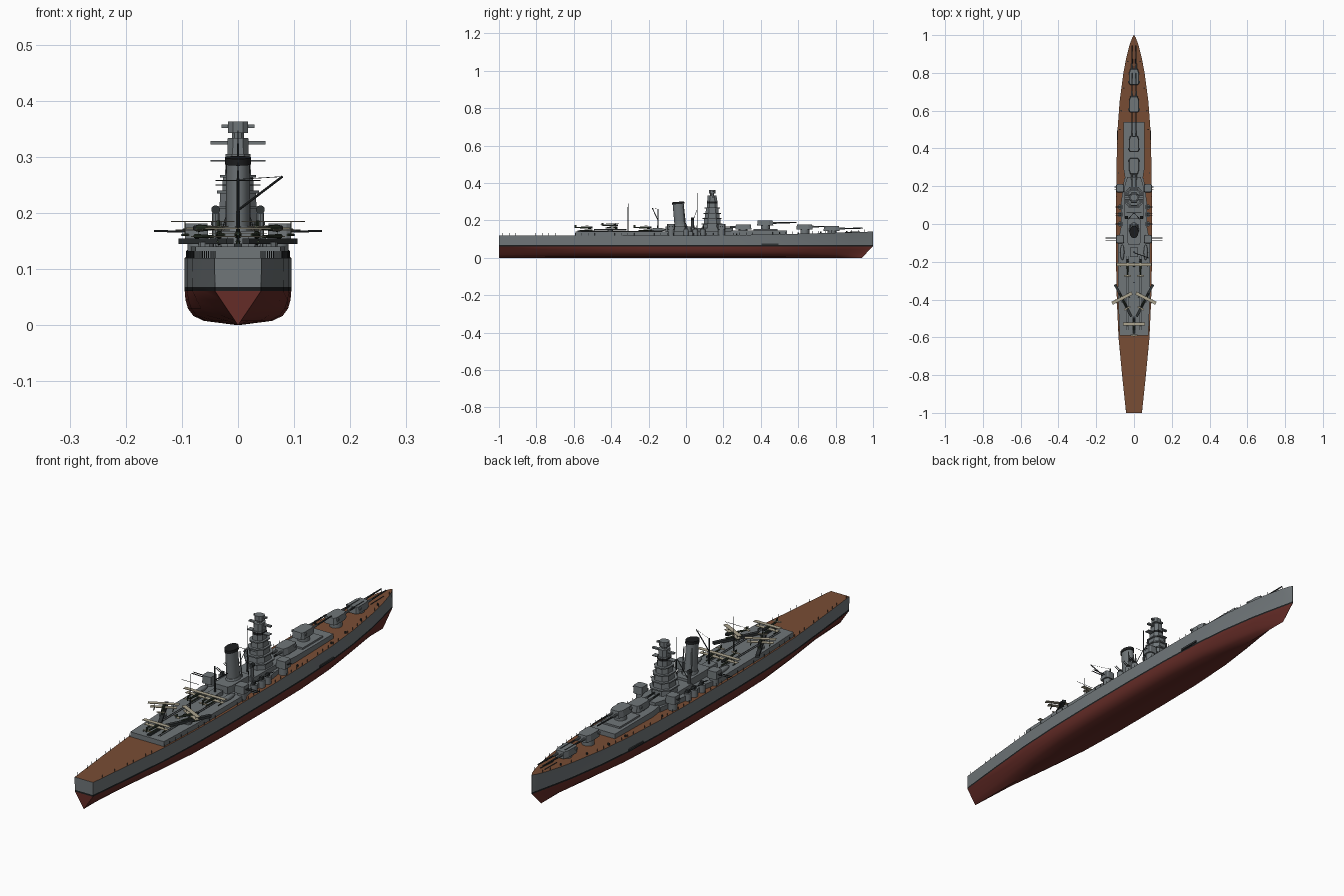
import bpy, bmesh, math
from mathutils import Matrix, Vector

if "Cube" in bpy.data.objects:
    bpy.data.objects.remove(bpy.data.objects["Cube"])

def material(name, r, g, b):
    m = bpy.data.materials.new(name)
    m.diffuse_color = (r, g, b, 1)
    m.use_nodes = True
    m.node_tree.nodes["Principled BSDF"].inputs["Base Color"].default_value = m.diffuse_color
    return m

GREY = material("grey_paint", .16, .18, .19)
RED = material("red_bottom", .13, .025, .02)
BLACK = material("black", .012, .013, .014)
WOOD = material("deck_wood", .19, .075, .035)
DARK = material("gun_metal", .03, .035, .037)
GREEN = material("aircraft_green", .035, .05, .03)
CREAM = material("aircraft_wing", .42, .38, .28)
I = Matrix.Identity(4)

def finish(name, bm, mats, M=I, smooth=False):
    bmesh.ops.recalc_face_normals(bm, faces=bm.faces)
    me = bpy.data.meshes.new(name)
    bm.to_mesh(me)
    bm.free()
    for m in mats:
        me.materials.append(m)
    ob = bpy.data.objects.new(name, me)
    bpy.context.collection.objects.link(ob)
    ob.matrix_world = M
    if smooth:
        bpy.context.view_layer.objects.active = ob
        ob.select_set(True)
        bpy.ops.object.shade_smooth_by_angle()
        ob.select_set(False)
    return ob

def prism(name, pts, z0, z1, mat=GREY, M=I, taper=1.0):
    # half outline mirrored in x, extruded upwards
    loop = pts + [(-x, y) for x, y in reversed(pts) if x > 1e-6]
    cy = sum(p[1] for p in loop) / len(loop)
    bm = bmesh.new()
    lo = [bm.verts.new((x, y, z0)) for x, y in loop]
    hi = [bm.verts.new((x * taper, cy + (y - cy) * taper, z1)) for x, y in loop]
    bm.faces.new(lo)
    bm.faces.new(hi)
    n = len(loop)
    for i in range(n):
        bm.faces.new((lo[i], lo[(i + 1) % n], hi[(i + 1) % n], hi[i]))
    return finish(name, bm, [mat], M)

def box(name, c, s, mat=GREY, M=I):
    return prism(name, [(s[0] / 2, -s[1] / 2), (s[0] / 2, s[1] / 2)], -s[2] / 2, s[2] / 2, mat,
                 M @ Matrix.Translation(c))

def rod(name, a, b, r1, r2=None, mat=DARK, M=I, n=10, stretch=1.0):
    a, b = Vector(a), Vector(b)
    d = b - a
    bm = bmesh.new()
    bmesh.ops.create_cone(bm, cap_ends=True, segments=n, radius1=r1, radius2=r1 if r2 is None else r2, depth=d.length)
    R = Vector((0, 0, 1)).rotation_difference(d).to_matrix().to_4x4()
    bmesh.ops.transform(bm, matrix=Matrix.Translation((a + b) / 2) @ R @ Matrix.Diagonal((1, stretch, 1, 1)), verts=bm.verts)
    return finish(name, bm, [mat], M, True)

def wires(name, paths, r, mat=DARK):
    cu = bpy.data.curves.new(name, 'CURVE')
    cu.dimensions = '3D'
    cu.bevel_depth, cu.bevel_resolution, cu.use_fill_caps = r, 0, True
    for p in paths:
        s = cu.splines.new('POLY')
        s.points.add(len(p) - 1)
        for q, v in zip(s.points, p):
            q.co = (*v, 1)
    cu.materials.append(mat)
    bpy.context.collection.objects.link(bpy.data.objects.new(name, cu))

def place(x, y, z, deg=0):
    return Matrix.Translation((x, y, z)) @ Matrix.Rotation(math.radians(deg), 4, 'Z')

# Hull stations: y, deck half width, waterline half width, bottom fullness
ST = [(-1, .042, .041, 0), (-.8, .063, .062, .35), (-.6, .082, .081, .7), (-.4, .091, .091, .95),
      (-.2, .095, .095, 1), (.1, .095, .095, 1), (.3, .093, .092, 1), (.5, .087, .083, .9), (.65, .076, .068, .7),
      (.8, .056, .045, .4), (.88, .041, .028, .2), (.95, .023, .012, .1), (.985, .01, .004, 0), (1, .001, .0008, 0)]
def deck_z(y):
    return .12 + (.02 * ((y - .1) / .9) ** 1.5 if y > .1 else 0)
def edge(y):
    for a, b in zip(ST, ST[1:]):
        if a[0] <= y <= b[0]:
            return a[1] + (b[1] - a[1]) * (y - a[0]) / (b[0] - a[0])

bm = bmesh.new()
rings = []
for y, b, w, f in ST:
    half = [(b, deck_z(y)), (w, .068), (w, .061)]
    for full, z in ((.985, .045), (.94, .03), (.84, .017), (.65, .008)):
        half.append((w * (full * f + z / .061 * (1 - f)), z))
    half.append((0, 0))
    k = max(0, (y - .8) / .2)
    sec = [(x, y - .06 * k * max(0, 1 - z / .061), z) for x, z in half]
    rings.append([bm.verts.new(p) for p in sec] + [bm.verts.new((-x, yy, z)) for x, yy, z in reversed(sec[:-1])])
def row_mat(j):
    j = min(j, 13 - j)
    return j if j < 2 else 2
for A, B in zip(rings, rings[1:]):
    for j in range(14):
        bm.faces.new((A[j], A[j + 1], B[j + 1], B[j])).material_index = row_mat(j)
    bm.faces.new((A[0], B[0], B[14], A[14])).material_index = 3
for R in (rings[0], rings[-1]):
    for j in range(7):
        vs = [R[j], R[j + 1], R[13 - j], R[14 - j]] if j < 6 else [R[6], R[7], R[8]]
        bm.faces.new(vs).material_index = row_mat(j)
finish("hull", bm, [GREY, BLACK, RED, WOOD], smooth=True)

# Deck railing posts
posts = []
for i in range(56):
    y = -.98 + i * .0352
    for s in (1, -1):
        x = s * max(0, edge(y) - .003)
        posts.append([(x, y, deck_z(y)), (x, y, deck_z(y) + .012)])
wires("railing_posts", posts, .0009)

# Deckhouses
prism("aft_deckhouse", [(.076, -.59), (.084, -.4), (.085, -.1), (.07, -.02), (.07, .1), (.052, .24)], .115, .14)
prism("bridge_deckhouse", [(.05, .03), (.05, .2), (.035, .25)], .14, .158)
prism("funnel_base", [(.03, -.11), (.036, -.09), (.036, .02), (.03, .03)], .14, .168)
prism("forward_deckhouse", [(.047, .24), (.055, .29), (.055, .54)], .12, .146)
prism("forward_upper_house", [(.042, .36), (.042, .49)], .145, .153)
box("crane_house", (0, -.15, .147), (.04, .05, .02))

# Main twin turrets
def turret(x, y, z, deg, base):
    M = place(x, y, z, deg)
    rod("turret_barbette", (x, y, base), (x, y, z + .002), .024, mat=GREY, n=20)
    prism("turret_house", [(.021, -.045), (.027, -.035), (.027, .02), (.019, .042)], 0, .027, M=M, taper=.92)
    box("turret_rangefinder", (0, -.028, .019), (.064, .01, .008), M=M)
    for s in (-.011, .011):
        rod("gun_sleeve", (s, .035, .014), (s, .07, .0145), .0055, .004, GREY, M)
        rod("gun_barrel", (s, .06, .0145), (s, .165, .016), .0038, .0026, DARK, M)
turret(0, .78, .142, 0, .12)
turret(0, .635, .152, 0, .12)
turret(0, .425, .172, 0, .14)
turret(0, .305, .15, 180, .14)

# Bridge tower built from tapering octagonal tiers with overhanging platforms
def octo(wx, wy, y=.14):
    return [(wx * .5, y - wy), (wx, y - wy * .5), (wx, y + wy * .5), (wx * .5, y + wy)]
tiers = [(.044, .05, .14, .182), (.038, .045, .182, .21), (.033, .04, .21, .238), (.028, .035, .238, .266),
         (.023, .029, .266, .305), (.019, .025, .305, .334)]
for wx, wy, z0, z1 in tiers:
    prism("bridge_tier", octo(wx, wy), z0, z1, taper=.96)
    if z1 < .3:
        prism("bridge_platform", octo(wx + .004, wy + .006), z1 - .003, z1 + .002)
box("bridge_wings", (0, .14, .293), (.098, .022, .003))
prism("upper_window_band", octo(.0225, .029), .29, .3, BLACK)
box("upper_rangefinder", (0, .145, .325), (.098, .012, .006))
rod("director_post", (0, .14, .333), (0, .14, .346), .011, mat=GREY)
prism("director_house", octo(.018, .017), .343, .363)
box("director_arms", (0, .145, .355), (.058, .009, .006))

# Funnel with dark cap and side steam pipes
rod("funnel", (0, -.03, .165), (0, -.042, .29), .022, .021, GREY, n=28, stretch=1.4)
rod("funnel_cap", (0, -.0415, .287), (0, -.0425, .299), .0235, .0235, BLACK, n=28, stretch=1.4)
rod("funnel_foot", (0, -.03, .165), (0, -.031, .178), .027, .023, GREY, n=28, stretch=1.4)
for s in (1, -1):
    rod("steam_pipe", (s * .021, -.005, .165), (s * .018, -.013, .275), .0025, mat=GREY)
    rod("searchlight_stand", (s * .04, .035, .14), (s * .04, .035, .2), .007, mat=GREY)
    rod("searchlight", (s * .04, .027, .206), (s * .04, .043, .206), .008, mat=DARK)

# Masts, yards and aircraft crane
rod("main_mast", (0, .06, .15), (0, .06, .347), .0022, .0013)
wires("mast_stays", [[(s * .035, .02, .15), (0, .06, .26)] for s in (1, -1)], .0014)
rod("aft_mast", (0, -.31, .14), (0, -.31, .29), .0024, .0013)
wires("mast_yards", [[(-.04, .06, .25), (.04, .06, .25)], [(-.04, -.31, .258), (.04, -.31, .258)]], .001)
rod("crane_post", (0, -.15, .15), (0, -.15, .262), .004, .0025)
rod("crane_jib", (0, -.152, .205), (.079, -.18, .265), .0022)
wires("crane_cable", [[(0, -.15, .26), (.079, -.18, .265)]], .0006)

# Secondary mounts, light guns and boats on both sides
for s in (1, -1):
    for y in (.19, -.08):
        M = place(s * .074, y, .15, -90 * s)
        rod("side_mount_base", (s * .072, y, .115), (s * .072, y, .153), .018, mat=GREY, n=16)
        prism("side_mount_shield", [(.019, -.021), (.022, -.012), (.022, .013), (.017, .021)], 0, .031, M=M, taper=.94)
        for dx in (-.006, .006):
            rod("side_gun_barrel", (dx, .018, .017), (dx, .076 if y < 0 else .03, .018), .0018, mat=DARK, M=M)
    for y in (.05, .09, .0):
        rod("light_gun_tub", (s * .072, y, .115), (s * .072, y, .15), .014, mat=GREY, n=14)
        box("light_gun_body", (s * .072, y, .156), (.012, .014, .012), DARK)
        for dx in (-.004, .004):
            rod("light_gun_barrel", (s * .074, y + dx, .158), (s * .098, y + dx, .172), .0013)
    # boats, bollards, vents
    bm = bmesh.new()
    bmesh.ops.create_uvsphere(bm, u_segments=12, v_segments=8, radius=1)
    finish("ship_boat", bm, [GREY], place(s * .062, -.15, .15) @ Matrix.Diagonal((.011, .042, .01, 1)), True)
    for y in (.27, .5, .6, .72, .86):
        rod("bollard", (s * (edge(y) - .012), y, deck_z(y) - .003), (s * (edge(y) - .012), y, deck_z(y) + .008), .0035)
    wires("anchor_chain", [[(s * .008, .85, deck_z(.85) + .001), (s * .01, .93, deck_z(.93) + .001)]], .002)
    box("hull_fitting", (s * .088, .45, .072), (.006, .09, .008), DARK)

# Floatplanes, nose towards local +y
def floatplane(x, y, z, deg):
    M = place(x, y, z, deg)
    rod("plane_fuselage", (0, -.06, .01), (0, .02, .009), .0025, .0065, GREEN, M)
    rod("plane_nose", (0, .02, .009), (0, .036, .009), .0068, .005, DARK, M)
    for wz, span in ((.006, .1), (.021, .118)):
        box("plane_wing", (0, .006, wz), (span, .017, .002), CREAM, M)
    box("plane_tailplane", (0, -.054, .012), (.036, .009, .0015), CREAM, M)
    box("plane_fin", (0, -.055, .017), (.0015, .01, .012), GREEN, M)
    rod("plane_float", (0, -.035, -.006), (0, .035, -.005), .0025, .004, GREEN, M)
    for s in (1, -1):
        rod("plane_strut", (s * .036, .006, -.003), (s * .036, .006, .021), .0009, mat=GREEN, M=M, n=6)
        rod("wing_float", (s * .036, -.008, -.003), (s * .036, .016, -.003), .0022, mat=GREEN, M=M)
for s in (1, -1):
    C = place(s * .057, -.405, .148, -27 * s)
    box("catapult_beam", (0, 0, .002), (.014, .19, .01), DARK, C)
    rod("catapult_pivot", (0, 0, -.03), (0, 0, 0), .014, mat=GREY, M=C)
    floatplane(s * .06, -.398, .164, -27 * s)
    floatplane(s * .034, -.22, .152, 0)
    wires("aircraft_rails", [[(s * .034 + d, -.56, .141), (s * .034 + d, -.17, .141)] for d in (-.004, .004)], .0012)
floatplane(0, -.535, .152, 0)
box("aft_trolley", (0, -.535, .143), (.014, .09, .006), DARK)
